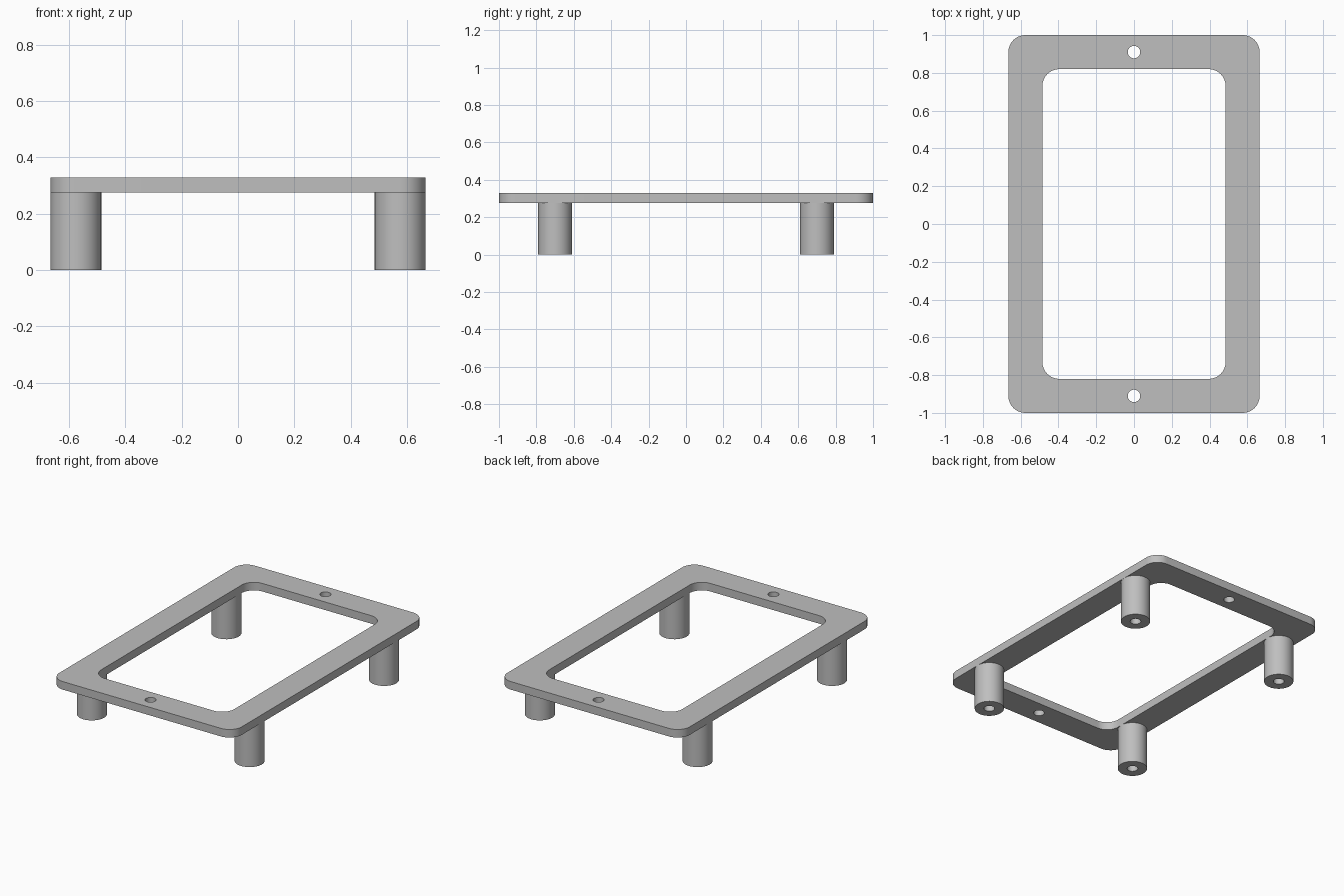
import bpy
import bmesh
from math import cos, sin, pi

if "Cube" in bpy.data.objects:
    bpy.data.objects.remove(bpy.data.objects["Cube"], do_unlink=True)

GREY = (0.52, 0.52, 0.52, 1.0)
grey = bpy.data.materials.new("plain_grey")
grey.use_nodes = True
grey.diffuse_color = GREY
grey.node_tree.nodes["Principled BSDF"].inputs["Base Color"].default_value = GREY


def circle(radius, x=0, y=0, sides=48):
    return [(x + radius * cos(2 * pi * i / sides), y + radius * sin(2 * pi * i / sides))
            for i in range(sides)]


def rounded_rect(hx, hy, radius, steps=14):
    points = []
    for corner, (sx, sy) in enumerate([(1, 1), (-1, 1), (-1, -1), (1, -1)]):
        for i in range(steps + 1):
            a = (corner + i / steps) * pi / 2
            points.append((sx * (hx - radius) + radius * cos(a),
                           sy * (hy - radius) + radius * sin(a)))
    return points


def extruded(name, loops, bottom, top, location=(0, 0)):
    """Fill an outline with its holes, then extrude it upwards."""
    bm = bmesh.new()
    for loop in loops:
        verts = [bm.verts.new((x, y, bottom)) for x, y in loop]
        for i, v in enumerate(verts):
            bm.edges.new((verts[i - 1], v))
    bmesh.ops.triangle_fill(bm, edges=bm.edges[:], use_beauty=True, normal=(0, 0, 1))
    raised = bmesh.ops.extrude_face_region(bm, geom=bm.faces[:], use_keep_orig=True)
    moved = [g for g in raised["geom"] if isinstance(g, bmesh.types.BMVert)]
    bmesh.ops.translate(bm, verts=moved, vec=(0, 0, top - bottom))
    bmesh.ops.recalc_face_normals(bm, faces=bm.faces[:])
    mesh = bpy.data.meshes.new(name)
    bm.to_mesh(mesh)
    bm.free()
    mesh.materials.append(grey)
    obj = bpy.data.objects.new(name, mesh)
    obj.location = (*location, 0)
    bpy.context.collection.objects.link(obj)
    bpy.ops.object.select_all(action='DESELECT')
    obj.select_set(True)
    bpy.context.view_layer.objects.active = obj
    bpy.ops.object.shade_smooth_by_angle()
    return obj


HALF_X, HALF_Y, RIM = 0.665, 1.0, 0.18
PLATE_BOTTOM, PLATE_TOP = 0.275, 0.328
HOLE = 0.033

# Rounded rectangular frame with a window and two screw holes
extruded("frame_plate", [
    rounded_rect(HALF_X, HALF_Y, RIM / 2),
    rounded_rect(HALF_X - RIM, HALF_Y - RIM, RIM / 2),
    circle(HOLE, y=HALF_Y - RIM / 2),
    circle(HOLE, y=-HALF_Y + RIM / 2),
], PLATE_BOTTOM, PLATE_TOP)

# Four hollow standoff posts under the long sides
for side, sx in (("left", 1), ("right", -1)):
    for end, sy in (("front", -1), ("back", 1)):
        extruded(f"{end}_{side}_post", [circle(RIM / 2), circle(HOLE)],
                 0, PLATE_BOTTOM, (sx * (HALF_X - RIM / 2), sy * 0.70))
